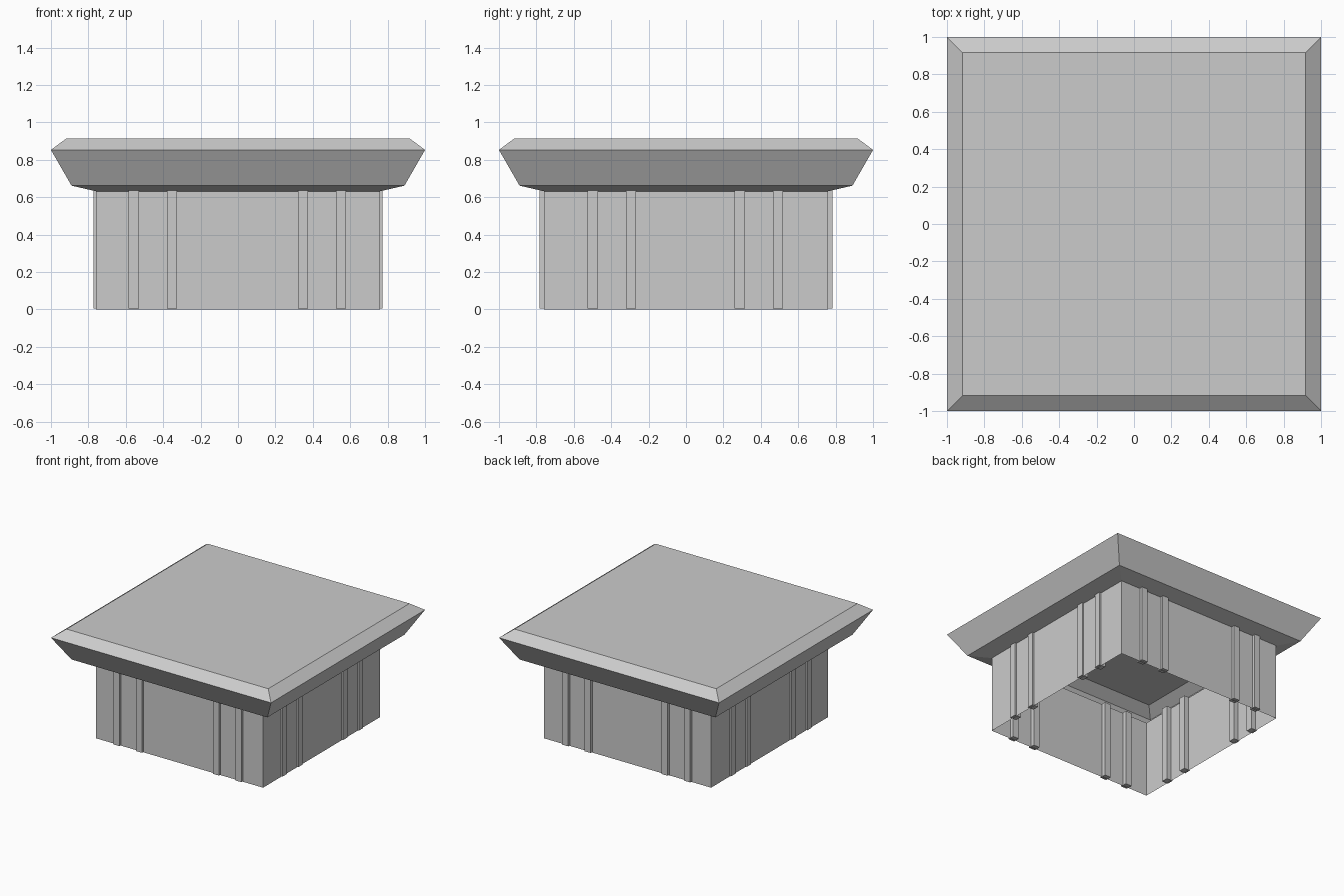
import bpy, bmesh

if "Cube" in bpy.data.objects:
    bpy.data.objects.remove(bpy.data.objects["Cube"])


def square_shell(name, rings, close_top=False):
    """Open thin shell through square rings given as (half width, height)."""
    bm = bmesh.new()
    loops = [[bm.verts.new((sx * r, sy * r, z))
              for sx, sy in ((-1, -1), (1, -1), (1, 1), (-1, 1))]
             for r, z in rings]
    for low, high in zip(loops, loops[1:]):
        for i in range(4):
            j = (i + 1) % 4
            bm.faces.new((low[i], low[j], high[j], high[i]))
    if close_top:
        bm.faces.new(loops[-1])
    mesh = bpy.data.meshes.new(name)
    bm.to_mesh(mesh)
    bm.free()
    obj = bpy.data.objects.new(name, mesh)
    bpy.context.collection.objects.link(obj)
    return obj


def rib(name, x, y, width=0.055, z0=0.005, z1=0.637):
    """Square upright strip set through the wall."""
    bpy.ops.mesh.primitive_cube_add(size=1, location=(x, y, (z0 + z1) / 2))
    obj = bpy.context.object
    obj.name = name
    obj.scale = (width, width, z1 - z0)


# Hollow base, open underneath
square_shell("base_walls", [(0.76, 0), (0.76, 0.632)])

# Flared cap with bevelled top edge, hollow inside
square_shell("cap", [(0.76, 0.632), (0.89, 0.662), (1.0, 0.853), (0.917, 0.915)],
             close_top=True)

# Paired ribs on all four walls
for side, label in ((-1, "front"), (1, "back")):
    for i, x in enumerate((-0.557, -0.353, 0.347, 0.551)):
        rib(f"{label}_rib_{i + 1}", x, side * 0.755)
for side, label in ((-1, "left"), (1, "right")):
    for i, y in enumerate((-0.498, -0.294, 0.288, 0.492)):
        rib(f"{label}_rib_{i + 1}", side * 0.746, y)
